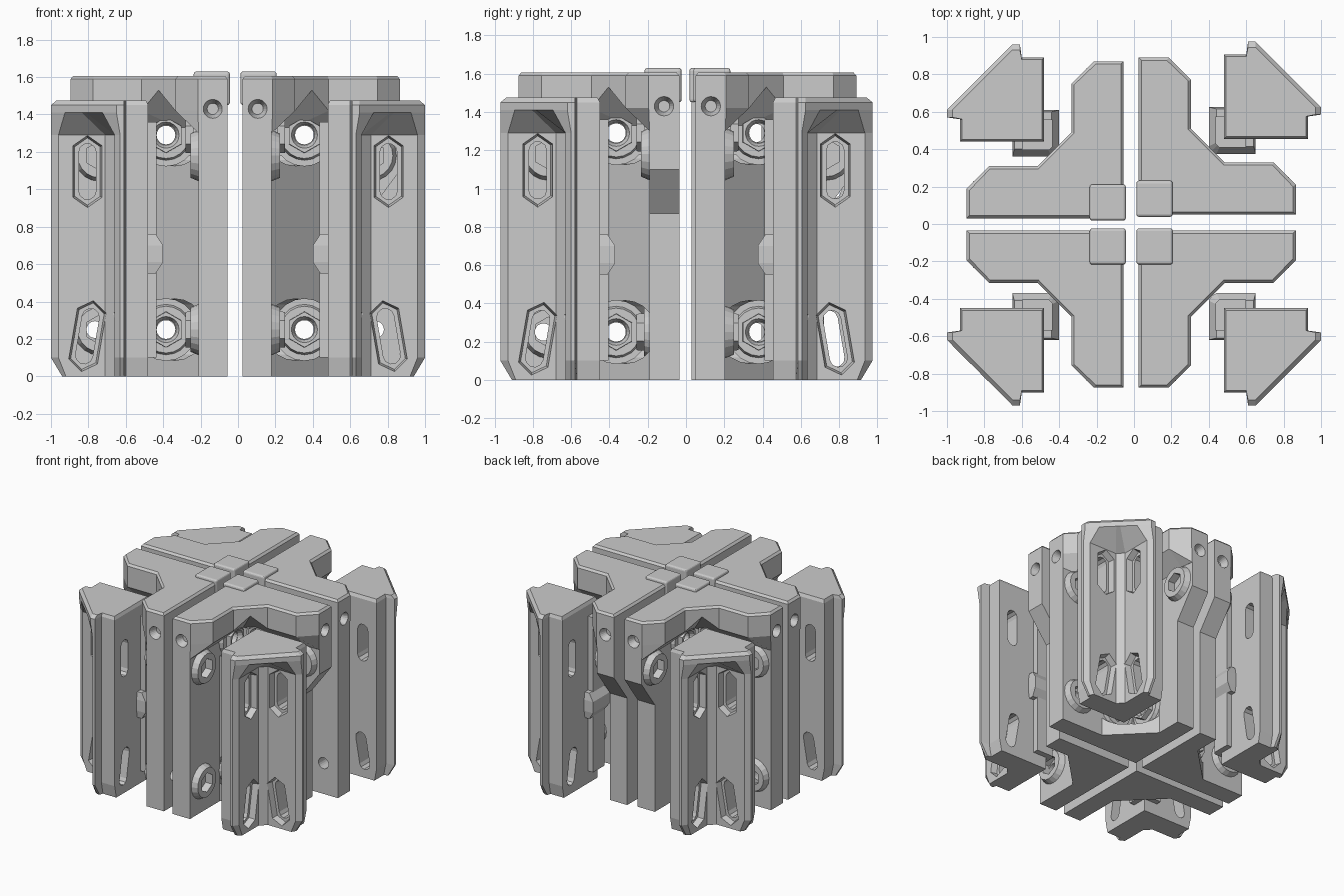
import bpy, bmesh, math

if "Cube" in bpy.data.objects:
    bpy.data.objects.remove(bpy.data.objects["Cube"])

grey = bpy.data.materials.new("plain grey")
grey.diffuse_color = (0.6, 0.6, 0.6, 1)
grey.use_nodes = True
grey.node_tree.nodes["Principled BSDF"].inputs["Base Color"].default_value = grey.diffuse_color


def loft(name, rings):
    """Closed solid through rings of 3D points with equal counts."""
    bm = bmesh.new()
    rows = [[bm.verts.new(p) for p in ring] for ring in rings]
    n = len(rows[0])
    for a, b in zip(rows, rows[1:]):
        for i in range(n):
            j = (i + 1) % n
            bm.faces.new((a[i], a[j], b[j], b[i]))
    bm.faces.new(rows[0])
    bm.faces.new(rows[-1])
    bmesh.ops.recalc_face_normals(bm, faces=bm.faces)
    me = bpy.data.meshes.new(name)
    bm.to_mesh(me)
    bm.free()
    me.materials.append(grey)
    ob = bpy.data.objects.new(name, me)
    bpy.context.collection.objects.link(ob)
    return ob


def stack(name, levels):
    return loft(name, [[(x, y, z) for x, y in prof] for prof, z in levels])


def ngon(x, z, r, n=20):
    off = math.pi / 2
    return [(x + r * math.cos(off + i * math.tau / n), z + r * math.sin(off + i * math.tau / n)) for i in range(n)]


def along_y(a, ya, b, yb, swap=False):
    """Prism running along y (or along x when swapped)."""
    rings = [[(x, y, z) for x, z in prof] for prof, y in ((a, ya), (b, yb))]
    if swap:
        rings = [[(y, x, z) for x, y, z in r] for r in rings]
    return loft("cutter", rings)


def combine(target, tool, op):
    m = target.modifiers.new("cut", 'BOOLEAN')
    m.operation, m.solver, m.object = op, 'EXACT', tool
    bpy.context.view_layer.update()
    with bpy.context.temp_override(object=target, active_object=target):
        bpy.ops.object.modifier_apply(modifier=m.name)
    bpy.data.objects.remove(tool)


def place(ob, name, sx, sy, ox, oy):
    """Copy a part into a quadrant, mirrored as needed."""
    c = ob.copy()
    c.data = ob.data.copy()
    c.name = name
    bpy.context.collection.objects.link(c)
    for v in c.data.vertices:
        v.co.x, v.co.y = ox + sx * v.co.x, oy + sy * v.co.y
    if sx * sy < 0:
        c.data.flip_normals()
    return c


def both(half, mid=()):
    """Complete a profile by mirroring it across the diagonal."""
    return half + list(mid) + [(y, x) for x, y in reversed(half)]


def rounded_clip():
    """Rounded pad over the inner top corner."""
    pad = [(-.012, -.012), (.182, -.012), (.182, .182), (-.012, .182)]
    ob = stack("clip", [(pad, 1.45), (pad, 1.63)])
    m = ob.modifiers.new("round", 'BEVEL')
    m.width, m.segments = .015, 3
    bpy.context.view_layer.update()
    with bpy.context.temp_override(object=ob, active_object=ob):
        bpy.ops.object.modifier_apply(modifier="round")
    return ob


# ---- inner bracket: thin L legs under a wide chamfered head
L = 0.84
thin = [(0, 0)] + both([(L, 0), (L, .155), (.72, .155), (.2, .155)], [(.155, .155)])
wide = [(0, 0)] + both([(L, 0), (L, .16), (.72, .28), (.46, .28)], [(.37, .37)])
rim = [(.015, .015)] + both([(L - .015, .015), (L - .015, .15), (.715, .265), (.455, .265)], [(.36, .36)])
web = [(.1, .1)] + both([(.46, .1), (.46, .155)])


def make_bracket(cut):
    # the head's underside rises to a peak on the diagonal
    eave = [(x, y, 1.53 if x == y == .37 else 1.42) for x, y in wide]
    ob = loft("bracket", [[(x, y, 0) for x, y in thin], [(x, y, 1.3) for x, y in thin], eave,
                          [(x, y, 1.59) for x, y in wide], [(x, y, 1.607) for x, y in rim]])
    # diagonal web with round pockets for the bolts
    corner = stack("web", [(web, 0), (web, 1.18)])
    for swap in (False, True):
        for z in (.25, 1.29):
            combine(corner, along_y(ngon(.33, z, .165), .157, ngon(.33, z, .165), .6, swap), 'DIFFERENCE')
    combine(ob, corner, 'UNION')
    combine(ob, rounded_clip(), 'UNION')
    for swap in (False, True):
        cut_back = cut == ("y" if swap else "x")
        # washers, hex heads and round bosses
        for z in (.25, 1.29):
            combine(ob, along_y(ngon(.33, z, .155), .1, ngon(.33, z, .125), .185, swap), 'UNION')
            combine(ob, along_y(ngon(.33, z, .1, 6), .1, ngon(.33, z, .095, 6), .225, swap), 'UNION')
        for z in ((1.18,) if cut_back else (.25, 1.18)):
            combine(ob, along_y(ngon(.685, z, .152), .12, ngon(.685, z, .118), .2, swap), 'UNION')
            combine(ob, along_y(ngon(.685, z, .078, 6), .14, ngon(.685, z, .078, 6), .3, swap), 'DIFFERENCE')
            if z < 1:
                combine(ob, along_y(ngon(.71, z, .045), -.1, ngon(.71, z, .045), .3, swap), 'DIFFERENCE')
        # bolt holes and end holes
        for z in (.25, 1.29):
            combine(ob, along_y(ngon(.33, z, .05), -.1, ngon(.33, z, .05), .3, swap), 'DIFFERENCE')
            combine(ob, along_y(ngon(.33, z, .055), .19, ngon(.33, z, .072), .23, swap), 'DIFFERENCE')
        combine(ob, along_y(ngon(.08, 1.43, .03), L - .06, ngon(.08, 1.43, .052), L + .004, swap), 'DIFFERENCE')
        # arm cut back below a slope
        if cut_back:
            side = [(.67, -.1), (1, -.1), (1, 1.1), (L + .001, 1.1), (.67, .87)]
            combine(ob, along_y(side, -.1, side, .4, swap), 'DIFFERENCE')
    return ob


# ---- outer jaw: lipped angle with a filled cap
ell = [(0, 0)] + both([(.45, 0), (.45, .12), (.52, .13), (.52, .15), (.48, .18), (.23, .18)])
foot = [(0, 0)] + both([(.43, 0), (.43, .12), (.46, .13), (.46, .15), (.44, .18), (.23, .18)])
cap = [(0, 0)] + both([(.45, 0), (.45, .12), (.52, .13), (.52, .17), (.445, .245), (.355, .335)])
top = [(.012, .012)] + both([(.44, .012), (.44, .12), (.49, .13), (.49, .17), (.425, .235), (.34, .32)])
jaw = stack("jaw", [(foot, 0), (ell, .1), (ell, 1.29), (cap, 1.41), (cap, 1.45), (top, 1.475)])


def slot(cx, cz, w, h, tilt, n=5):
    """Long slot outline; n=1 gives a pointed six-sided outline."""
    if n == 1:
        pts = [(w, -h + w * .7), (w, h - w * .7), (0, h), (-w, h - w * .7), (-w, -h + w * .7), (0, -h)]
    else:
        pts = [(w * math.cos(i * math.pi / n), h - w + w * math.sin(i * math.pi / n)) for i in range(n + 1)]
        pts += [(-x, -z) for x, z in pts]
    c, s = math.cos(tilt), math.sin(tilt)
    return [(cx + x * c - z * s, cz + x * s + z * c) for x, z in pts]


# pointed recesses with slots through both plates
for swap in (False, True):
    for cz, tilt in ((1.095, 0), (.215, .17)):
        outer = slot(.325, cz, .08, .195, tilt, 1)
        inner = slot(.325, cz, .046, .15, tilt)
        combine(jaw, along_y(slot(.325, cz, .068, .18, tilt, 1), .13, outer, .19, swap), 'DIFFERENCE')
        combine(jaw, along_y(inner, -.1, inner, .3, swap), 'DIFFERENCE')

# ---- lining strip and middle tab on the jaw's inner corner
strip = [(-.045, -.025), (-.025, -.045), (.12, -.045), (.12, .01), (.01, .01), (.01, .12), (-.045, .12)]
combine(jaw, stack("liner", [(strip, .1), (strip, 1.36)]), 'UNION')
tab_in = [(-.04, -.02), (-.03, -.03), (-.02, -.04), (.16, -.04), (.16, .01), (.01, .01), (.01, .16), (-.04, .16)]
tab_out = [(-.08, -.04), (-.065, -.065), (-.04, -.08), (.17, -.08), (.17, .01), (.01, .01), (.01, .17), (-.08, .17)]
combine(jaw, stack("tab", [(tab_in, .55), (tab_out, .61), (tab_out, .7), (tab_in, .76)]), 'UNION')

# ---- four quadrants; some bracket arms are cut back
quadrants = [("back_right", 1, 1, .025, .05, .48, .455, "y"),
             ("back_left", -1, 1, -.055, .03, -.48, .44, "y"),
             ("front_left", -1, -1, -.055, -.035, -.48, -.45, ""),
             ("front_right", 1, -1, .025, -.035, .48, -.45, "x")]
for q, sx, sy, bx, by, jx, jy, cut in quadrants:
    b = make_bracket(cut)
    place(b, q + "_corner_bracket", sx, sy, bx, by)
    bpy.data.objects.remove(b)
    place(jaw, q + "_jaw", sx, sy, jx, jy)
bpy.data.objects.remove(jaw)
